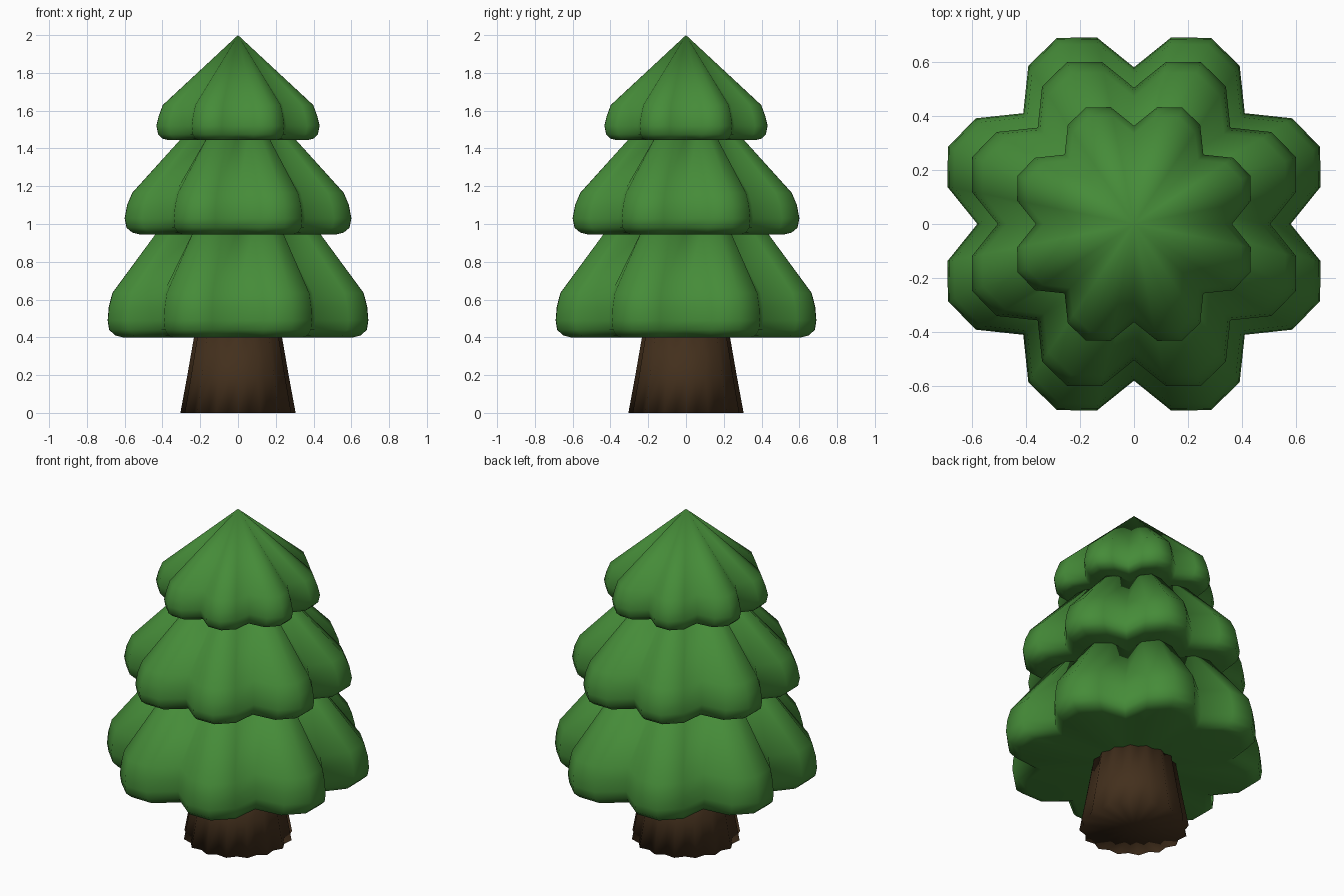
import bpy, bmesh, math

if "Cube" in bpy.data.objects:
    bpy.data.objects.remove(bpy.data.objects["Cube"])

SEG = 32


def material(name, rgb):
    m = bpy.data.materials.new(name)
    m.diffuse_color = (*rgb, 1)
    m.use_nodes = True
    m.node_tree.nodes["Principled BSDF"].inputs["Base Color"].default_value = m.diffuse_color
    return m


green = material("needle_green", (0.06, 0.26, 0.04))
brown = material("bark_brown", (0.056, 0.029, 0.012))


def lathe(name, rings, mat, tip=False):
    """rings: (z, size, repeating radius factors); closed at both ends."""
    bm = bmesh.new()
    loops = []
    for z, size, factors in rings:
        loop = []
        for i in range(SEG):
            a = 2 * math.pi * i / SEG
            r = size * factors[i % len(factors)]
            loop.append(bm.verts.new((r * math.cos(a), r * math.sin(a), z)))
        loops.append(loop)
    for lo, hi in zip(loops, loops[1:]):
        for i in range(SEG):
            j = (i + 1) % SEG
            bm.faces.new((lo[i], lo[j], hi[j], hi[i]))
    bottom = bm.verts.new((0, 0, rings[0][0]))
    top = bm.verts.new((0, 0, 2.0 if tip else rings[-1][0]))
    for i in range(SEG):
        j = (i + 1) % SEG
        bm.faces.new((bottom, loops[0][j], loops[0][i]))
        bm.faces.new((top, loops[-1][i], loops[-1][j]))
    bmesh.ops.recalc_face_normals(bm, faces=bm.faces[:])
    for f in bm.faces:
        f.smooth = True
    me = bpy.data.meshes.new(name)
    bm.to_mesh(me)
    bm.free()
    me.materials.append(mat)
    ob = bpy.data.objects.new(name, me)
    bpy.context.collection.objects.link(ob)
    return ob


# Eight-lobed branch outline: valley, shoulder, ridge, shoulder
LOBE = (0.84, 1.02, 1.08, 1.02)
DEEP = (0.74, 0.99, 1.08, 0.99)

# Branch tiers: rounded skirt rim, then a straight slope
tiers = {
    "lower_branches": [(0.40, 0.61), (0.41, 0.65), (0.44, 0.682), (0.49, 0.69),
                       (0.56, 0.684), (0.635, 0.665), (0.97, 0.42)],
    "middle_branches": [(0.945, 0.52), (0.955, 0.56), (0.98, 0.59), (1.03, 0.60),
                        (1.10, 0.587), (1.165, 0.56), (1.47, 0.285)],
    "top_branches": [(1.445, 0.37), (1.452, 0.40), (1.475, 0.423), (1.52, 0.432),
                     (1.57, 0.42), (1.63, 0.398)],
}
for name, prof in tiers.items():
    is_top = name == "top_branches"
    rings = [(z, s, LOBE) for z, s in prof]
    if not is_top:
        z, s = prof[-1]
        rings[-1] = (z, s, DEEP)
    lathe(name, rings, green, tip=is_top)

# Fluted tapering trunk
BARK = (1.0, 0.92)
lathe("trunk", [(0, 0.305, BARK), (0.2, 0.268, BARK), (0.43, 0.228, BARK)], brown)
